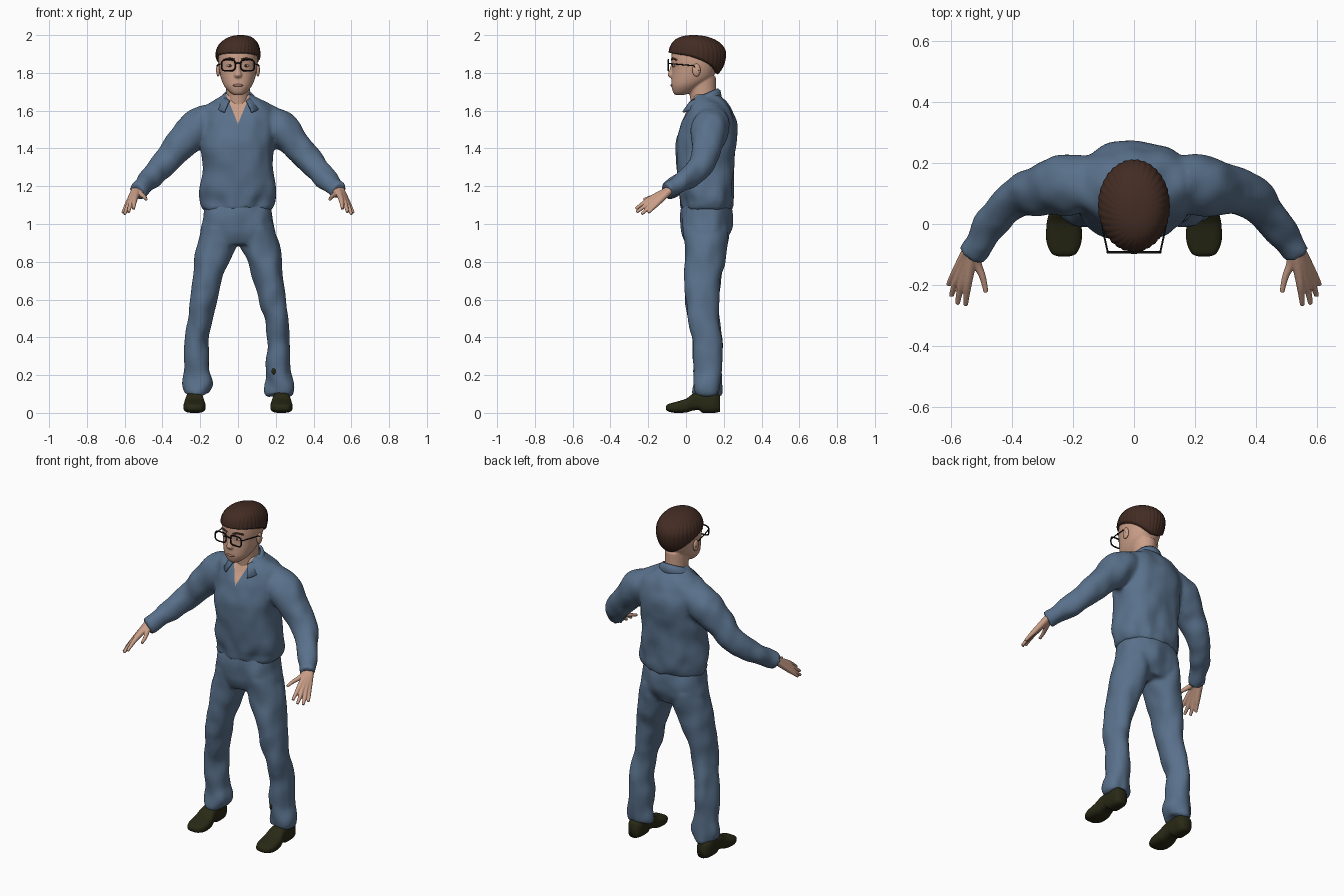
import bpy, bmesh, math
from mathutils import Vector, Matrix, noise

cube = bpy.data.objects.get("Cube")
if cube:
    bpy.data.objects.remove(cube, do_unlink=True)


def material(name, rgb):
    m = bpy.data.materials.new(name)
    m.use_nodes = True
    m.diffuse_color = (*rgb, 1)
    m.node_tree.nodes["Principled BSDF"].inputs["Base Color"].default_value = (*rgb, 1)
    return m


denim = material("denim_blue", (.1, .165, .26))
skin = material("skin", (.6, .35, .25))
hair_brown = material("hair_brown", (.055, .025, .017))
leather = material("dark_leather", (.022, .022, .008))
black = material("frame_black", (.006, .006, .006))
lip_pink = material("lip", (.42, .2, .15))
eye_white = material("eye_white", (.45, .38, .33))


# ---- helpers ----
def spline(rows, steps=5):
    """Catmull-Rom interpolation through rows of numbers."""
    rows = [Vector(r) for r in rows]
    out = []
    for i in range(len(rows) - 1):
        a, b, c, d = (rows[max(0, min(len(rows) - 1, i + k))] for k in (-1, 0, 1, 2))
        for j in range(steps):
            t = j / steps
            out.append(b + (c - a) * (t / 2) + (a * 2 - b * 5 + c * 4 - d) * (t * t / 2)
                       + (b * 3 - a - c * 3 + d) * (t ** 3 / 2))
    return out + [rows[-1]]


def skin_rings(bm, rings, closed=True):
    """Bridge successive rings of points with quads, capping closed ones."""
    vs = [[bm.verts.new(p) for p in ring] for ring in rings]
    n = len(vs[0])
    for lo, hi in zip(vs, vs[1:]):
        for i in range(n if closed else n - 1):
            j = (i + 1) % n
            bm.faces.new((lo[i], lo[j], hi[j], hi[i]))
    if closed:
        bm.faces.new(vs[0])
        bm.faces.new(vs[-1])


def loft(bm, rows, frame=None, power=1, sides=32):
    """Rows are x, y, z, half-width, half-depth; frame=None follows the path."""
    rows = spline(rows)
    centres = [Vector(r[:3]) for r in rows]
    rings = []
    for i, r in enumerate(rows):
        if frame:
            u, v = frame
        else:
            t = centres[min(i + 1, len(rows) - 1)] - centres[max(i - 1, 0)]
            u = t.cross(Vector((0, 0, 1))).normalized()
            v = u.cross(t).normalized()
        ring = []
        for k in range(sides):
            a = math.tau * k / sides
            c, s = math.cos(a), math.sin(a)
            ring.append(centres[i] + u * r[3] * math.copysign(abs(c) ** power, c)
                        + v * r[4] * math.copysign(abs(s) ** power, s))
        rings.append(ring)
    skin_rings(bm, rings)


FLAT = (Vector((1, 0, 0)), Vector((0, 1, 0)))
UPRIGHT = (Vector((1, 0, 0)), Vector((0, 0, 1)))


def finish(name, bm, mat):
    bmesh.ops.recalc_face_normals(bm, faces=bm.faces)
    me = bpy.data.meshes.new(name)
    bm.to_mesh(me)
    bm.free()
    me.materials.append(mat)
    me.shade_smooth()
    ob = bpy.data.objects.new(name, me)
    bpy.context.collection.objects.link(ob)
    return ob


def fuse(ob, voxel, rounds):
    """Melt overlapping volumes into one surface."""
    mat = ob.data.materials[0]
    mod = ob.modifiers.new("fuse", "REMESH")
    mod.mode, mod.voxel_size = "VOXEL", voxel
    mod = ob.modifiers.new("soften", "SMOOTH")
    mod.factor, mod.iterations = .5, rounds
    me = bpy.data.meshes.new_from_object(ob.evaluated_get(bpy.context.evaluated_depsgraph_get()))
    ob.modifiers.clear()
    ob.data = me
    me.materials.clear()
    me.materials.append(mat)
    me.shade_smooth()


def wrinkle(ob, amount):
    """Cloth folds, deeper toward a hem at the bottom."""
    low = min(v.co.z for v in ob.data.vertices)
    moves = []
    for v in ob.data.vertices:
        deep = amount * (1 + 1.2 * max(0, 1 - (v.co.z - low) / .15))
        p = v.co
        moves.append(v.normal * deep * noise.noise(Vector((p.x * 13, p.y * 13, p.z * 9))))
    for v, m in zip(ob.data.vertices, moves):
        v.co += m


def ball(name, centre, size, mat):
    bm = bmesh.new()
    bmesh.ops.create_uvsphere(bm, u_segments=20, v_segments=12, radius=1)
    bm.transform(Matrix.Translation(centre) @ Matrix.Diagonal((*size, 1)))
    return finish(name, bm, mat)


def wire(name, points, radius, mat, cyclic=False):
    cu = bpy.data.curves.new(name, "CURVE")
    cu.dimensions, cu.bevel_depth, cu.bevel_resolution = "3D", radius, 2
    sp = cu.splines.new("POLY")
    sp.points.add(len(points) - 1)
    for p, co in zip(sp.points, points):
        p.co = (*co, 1)
    sp.use_cyclic_u = cyclic
    cu.materials.append(mat)
    bpy.context.collection.objects.link(bpy.data.objects.new(name, cu))


SIDES = (("left", 1), ("right", -1))

# ---- shirt with sleeves ----
bm = bmesh.new()
loft(bm, [(0, .11, 1.08, .18, .13), (0, .112, 1.12, .194, .137), (0, .105, 1.18, .2, .148),
          (0, .102, 1.3, .186, .153), (0, .105, 1.42, .19, .163), (0, .12, 1.52, .2, .15),
          (0, .122, 1.58, .2, .128), (0, .122, 1.62, .18, .11), (0, .118, 1.655, .12, .088),
          (0, .1, 1.69, .07, .07)], FLAT, .88, 48)
for side, s in SIDES:
    loft(bm, [(s * x, y, z, r, r) for x, y, z, r in (
        (.14, .13, 1.55, .09), (.22, .13, 1.505, .1), (.3, .115, 1.425, .084),
        (.37, .095, 1.345, .071), (.43, .05, 1.28, .062), (.49, -.03, 1.215, .053),
        (.535, -.1, 1.175, .044))])
shirt = finish("shirt", bm, denim)
fuse(shirt, .01, 5)
wrinkle(shirt, .01)

# open neckline: cut a V into the front and colour it as skin
shirt.data.materials.append(skin)
slope, tip = .41, 1.53
bm = bmesh.new()
bm.from_mesh(shirt.data)
for s in (1, -1):
    front = [f for f in bm.faces if f.calc_center_median().y < .1 and f.calc_center_median().z > 1.5]
    geom = front + list({e for f in front for e in f.edges}) + list({v for f in front for v in f.verts})
    bmesh.ops.bisect_plane(bm, geom=geom, plane_co=(0, 0, tip), plane_no=(s, 0, -slope))
for f in bm.faces:
    c = f.calc_center_median()
    if c.y < .1 and abs(c.x) < (c.z - tip) * slope:
        f.material_index = 1
bm.to_mesh(shirt.data)
bm.free()

# ---- collar ----
bm = bmesh.new()
top, fold, edge = [], [], []
for k in range(41):
    a = math.radians(-142 + 284 * k / 40)
    f = (1 - math.cos(a)) / 2
    sx, cy = math.sin(a), math.cos(a)
    top.append((.07 * sx, .09 + .076 * cy, 1.715 - .07 * f))
    fold.append((.085 * sx, .088 + .09 * cy, 1.705 - .075 * f))
    edge.append((.118 * sx, .08 - .012 * f + .108 * cy, 1.655 - .07 * f))
skin_rings(bm, [top, fold, edge], closed=False)
collar = finish("collar", bm, denim)
mod = collar.modifiers.new("thickness", "SOLIDIFY")
mod.thickness, mod.offset = .01, 0

# ---- trousers ----
bm = bmesh.new()
loft(bm, [(0, .11, 1.12, .17, .125), (0, .108, 1.04, .183, .136), (0, .108, .96, .2, .13),
          (0, .105, .89, .19, .1)], FLAT, .9, 48)
for side, s in SIDES:
    loft(bm, [(s * x, y, z, a, b) for x, y, z, a, b in (
        (.1, .108, .98, .09, .12), (.112, .105, .88, .105, .113), (.143, .095, .78, .089, .104),
        (.168, .087, .68, .079, .094), (.186, .084, .58, .072, .085), (.21, .1, .45, .062, .08),
        (.218, .112, .36, .061, .079), (.217, .115, .25, .068, .073),
        (.217, .115, .15, .078, .072), (.22, .115, .095, .066, .067))], FLAT)
trousers = finish("trousers", bm, denim)
fuse(trousers, .01, 5)
wrinkle(trousers, .011)
ball("trouser_hole", (.19, .05, .22), (.012, .012, .018), leather)

# ---- shoes: y, half-width, sole height, top height ----
SHOE = ((-.106, .02, .018, .034), (-.095, .042, .008, .046), (-.055, .058, 0, .058),
        (0, .057, .002, .075), (.035, .05, .012, .1), (.07, .046, .014, .112),
        (.09, .046, 0, .115), (.15, .045, 0, .115), (.18, .03, .006, .09))
for side, s in SIDES:
    bm = bmesh.new()
    loft(bm, [(s * .23, y, (lo + hi) / 2, w, (hi - lo) / 2) for y, w, lo, hi in SHOE], UPRIGHT, .7)
    finish(side + "_shoe", bm, leather)

# ---- hands: every finger runs from the wrist through its knuckle to its tip ----
FINGERS = (((.515, -.13, 1.16), (.497, -.175, 1.145), (.486, -.224, 1.13)),
           ((.545, -.185, 1.135), (.55, -.23, 1.107), (.553, -.266, 1.08)),
           ((.56, -.182, 1.123), (.573, -.225, 1.09), (.58, -.262, 1.062)),
           ((.573, -.17, 1.115), (.59, -.205, 1.08), (.6, -.236, 1.052)),
           ((.582, -.152, 1.11), (.598, -.178, 1.083), (.61, -.2, 1.06)))
for side, s in SIDES:
    bm = bmesh.new()
    for i, (knuckle, middle, end) in enumerate(FINGERS):
        start = (.525 + i * .004, -.08, 1.185)
        path = zip((start, knuckle, middle, end), (.021, .015, .011, .008))
        loft(bm, [(s * x, y, z, r, r) for (x, y, z), r in path], sides=14)
    hand = finish(side + "_hand", bm, skin)
    fuse(hand, .0035, 2)

# ---- head, neck, nose and ears ----
bm = bmesh.new()
loft(bm, [(0, -.035, 1.682, .02, .02), (0, -.018, 1.697, .045, .05), (0, .003, 1.73, .073, .08),
          (0, .03, 1.77, .09, .107), (0, .045, 1.82, .1, .119), (0, .052, 1.87, .105, .13),
          (0, .055, 1.92, .1, .125), (0, .055, 1.96, .07, .09), (0, .055, 1.98, .03, .04)], FLAT, .92)
loft(bm, [(0, .1, 1.6, .066, .07), (0, .09, 1.68, .062, .07), (0, .08, 1.78, .066, .078)], FLAT)
loft(bm, [(0, -.066, 1.85, .01, .012), (0, -.076, 1.815, .012, .012),
          (0, -.08, 1.787, .02, .016), (0, -.07, 1.772, .014, .01)], FLAT, sides=16)
head = finish("head", bm, skin)
fuse(head, .005, 3)
for side, s in SIDES:
    ball(side + "_ear", (s * .105, .055, 1.815), (.011, .022, .034), skin)
    ball(side + "_eye", (s * .042, -.063, 1.838), (.018, .008, .007), eye_white)
    ball(side + "_iris", (s * .042, -.069, 1.838), (.007, .004, .006), hair_brown)
    wire(side + "_eyebrow", [(s * x, y, z) for x, y, z in (
        (.018, -.076, 1.87), (.045, -.07, 1.877), (.075, -.05, 1.868))], .005, hair_brown)
ball("lips", (0, -.071, 1.734), (.027, .012, .008), lip_pink)

# ---- hair: a grooved cap whose strands swirl from the crown ----
bm = bmesh.new()
rings = []
for i in range(1, 25):
    ring = []
    for k in range(240):
        a = math.tau * k / 240
        back = (1 + math.sin(a)) / 2
        limit = math.radians(86 + 14 * back + 38 * back ** 3)
        phi = limit * i / 24
        groove = 1 + .022 * (abs(math.sin(17 * a + 5 * math.sin(phi))) - .7) * math.sin(phi)
        r = math.sin(phi) ** .85 * groove
        up = math.cos(phi)
        crown = max(0, up) ** 2
        ring.append((.118 * r * math.cos(a) + .015 * crown, .06 + .152 * r * math.sin(a) - .02 * crown,
                     1.9 + (.1 if up > 0 else .145) * up))
    rings.append(ring)
skin_rings(bm, rings)
finish("hair", bm, hair_brown)

# ---- glasses ----
for side, s in SIDES:
    rim = []
    for k in range(28):
        a = math.tau * k / 28
        c, d = math.cos(a), math.sin(a)
        rim.append((s * .051 + .036 * math.copysign(abs(c) ** .55, c), -.093,
                    1.84 + .029 * math.copysign(abs(d) ** .55, d)))
    wire(side + "_rim", rim, .004, black, True)
    wire(side + "_temple", [(s * .086, -.093, 1.85), (s * .098, -.04, 1.845), (s * .112, .04, 1.838),
                            (s * .112, .07, 1.81)], .003, black)
wire("bridge", [(-.016, -.093, 1.848), (0, -.095, 1.853), (.016, -.093, 1.848)], .004, black)
